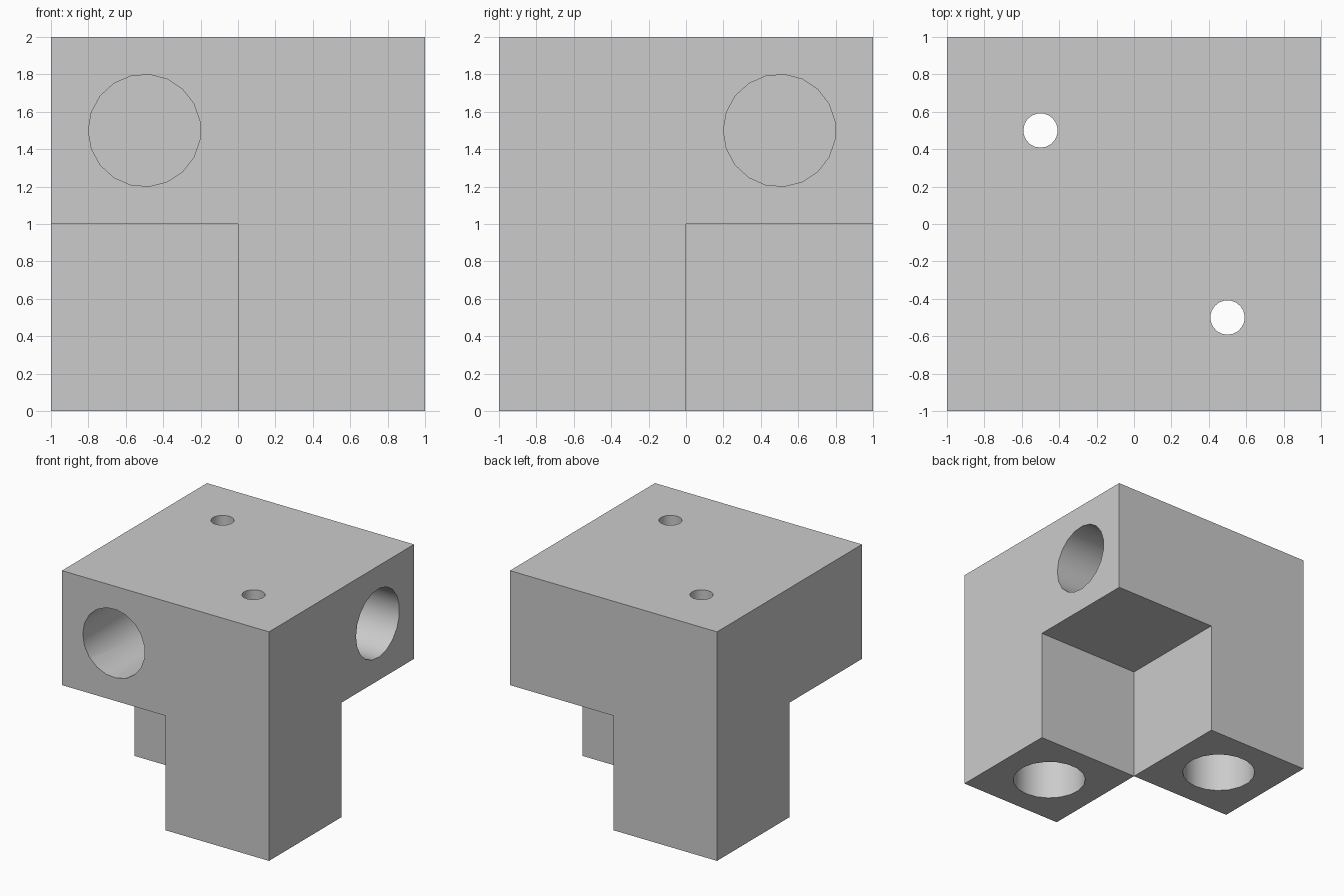
import bpy
import math
from mathutils import Vector

if "Cube" in bpy.data.objects:
    bpy.data.objects.remove(bpy.data.objects["Cube"], do_unlink=True)

SIDES = 19
BORE_RADIUS, BORE_DEPTH = 0.3, 0.8
VENT_RADIUS = 0.092

grey = bpy.data.materials.new("plain_grey")
grey.use_nodes = True
colour = (0.6, 0.6, 0.6, 1)
grey.diffuse_color = colour
grey.node_tree.nodes["Principled BSDF"].inputs["Base Color"].default_value = colour


def box(name, low, high):
    low, high = Vector(low), Vector(high)
    bpy.ops.mesh.primitive_cube_add(size=1, location=(low + high) / 2)
    obj = bpy.context.object
    obj.name = name
    obj.scale = high - low
    bpy.ops.object.transform_apply(location=True, rotation=True, scale=True)
    obj.data.materials.append(grey)
    return obj


def rod(name, radius, start, end, spin):
    """Cylinder between two points; spin turns its first corner."""
    start, end = Vector(start), Vector(end)
    axis = end - start
    bpy.ops.mesh.primitive_cylinder_add(
        vertices=SIDES, radius=radius, depth=axis.length)
    obj = bpy.context.object
    obj.name = name
    turn = axis.to_track_quat('Z', 'Y').to_matrix().to_4x4()
    for v in obj.data.vertices:
        x, y, z = v.co
        c, s = math.cos(spin), math.sin(spin)
        v.co = turn @ Vector((c * x - s * y, s * x + c * y, z)) + (start + end) / 2
    obj.data.materials.append(grey)
    return obj


def cut(target, cutter):
    mod = target.modifiers.new("cut", 'BOOLEAN')
    mod.operation = 'DIFFERENCE'
    mod.solver = 'EXACT'
    mod.object = cutter
    bpy.ops.object.select_all(action='DESELECT')
    bpy.context.view_layer.objects.active = target
    target.select_set(True)
    bpy.ops.object.modifier_apply(modifier=mod.name)
    bpy.data.objects.remove(cutter, do_unlink=True)


# Body: a cube with two opposite lower corners removed, leaving two legs
body = box("corner_block", (-1, -1, 0), (1, 1, 2))
cut(body, box("front_notch", (-1.5, -1.5, -0.5), (0, 0, 1)))
cut(body, box("back_notch", (0, 0, -0.5), (1.5, 1.5, 1)))

# Blind bores in the front and side faces, corner pointing down
inner = 1 - BORE_DEPTH
cut(body, rod("front_bore", BORE_RADIUS, (-0.5, -1.2, 1.5), (-0.5, -inner, 1.5), -math.pi / 2))
cut(body, rod("side_bore", BORE_RADIUS, (1.2, 0.5, 1.5), (inner, 0.5, 1.5), -math.pi / 2))

# Bores up each leg, with a narrow vent through to the top
for s in (-1, 1):
    x, y = 0.5 * s, -0.5 * s
    cut(body, rod("leg_bore", BORE_RADIUS, (x, y, -0.2), (x, y, BORE_DEPTH), 0))
    cut(body, rod("vent", VENT_RADIUS, (x, y, 0.5), (x, y, 2.2), 0))

bpy.ops.object.select_all(action='DESELECT')
body.select_set(True)
bpy.context.view_layer.objects.active = body
bpy.ops.object.shade_smooth_by_angle(angle=math.radians(30))
